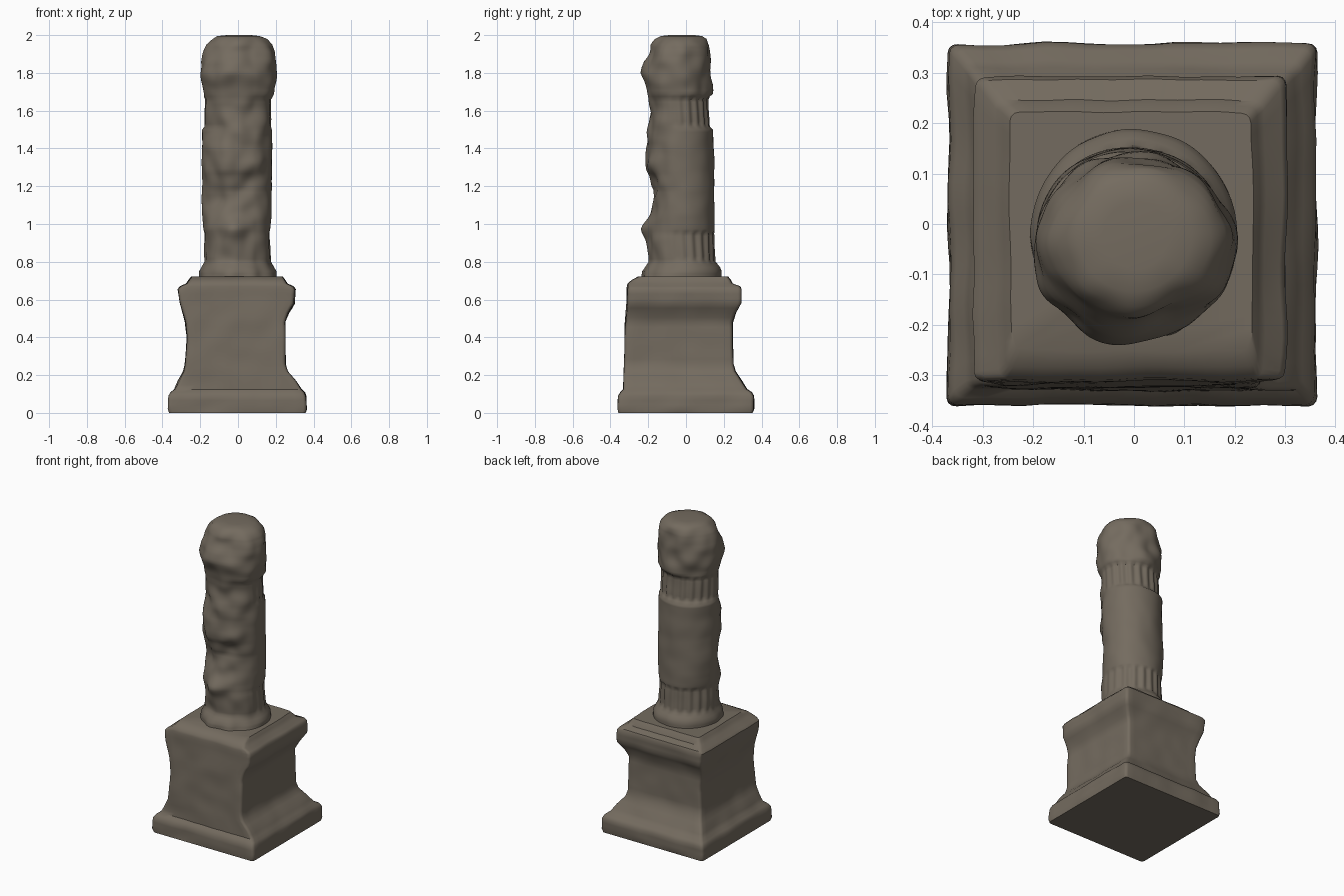
import bpy, math
from mathutils import noise, Vector

if "Cube" in bpy.data.objects:
    bpy.data.objects.remove(bpy.data.objects["Cube"])

stone = bpy.data.materials.new("weathered brown stone")
stone.diffuse_color = (0.175, 0.148, 0.115, 1)
stone.use_nodes = True
stone.node_tree.nodes["Principled BSDF"].inputs["Base Color"].default_value = stone.diffuse_color


def lerp_levels(levels, z):
    """Interpolated (x0, x1, y0, y1) at height z."""
    for a, b in zip(levels, levels[1:]):
        if z <= b[0]:
            t = (z - a[0]) / max(b[0] - a[0], 1e-6)
            return [p + (q - p) * t for p, q in zip(a[1:], b[1:])]
    return list(levels[-1][1:])


def heights(levels, step):
    """Level heights plus extra ones in between."""
    zs = [levels[0][0]]
    for a, b in zip(levels, levels[1:]):
        n = max(1, round((b[0] - a[0]) / step))
        zs += [a[0] + (b[0] - a[0]) * i / n for i in range(1, n + 1)]
    return zs


def loft(name, rings, angle):
    n = len(rings[0])
    verts = [p for r in rings for p in r]
    faces = [(k * n + i, k * n + (i + 1) % n, (k + 1) * n + (i + 1) % n, (k + 1) * n + i)
             for k in range(len(rings) - 1) for i in range(n)]
    faces.append(tuple(reversed(range(n))))
    faces.append(tuple(range(len(verts) - n, len(verts))))
    me = bpy.data.meshes.new(name)
    me.from_pydata(verts, [], faces)
    me.materials.append(stone)
    ob = bpy.data.objects.new(name, me)
    bpy.context.collection.objects.link(ob)
    bpy.ops.object.select_all(action='DESELECT')
    ob.select_set(True)
    bpy.context.view_layer.objects.active = ob
    bpy.ops.object.shade_smooth_by_angle(angle=math.radians(angle))
    return ob


def rough(x, y, z, freq, amp):
    return amp * noise.noise(Vector((x, y, z)) * freq)


# pedestal: moulded square block, front face worn flat (z, x0, x1, y0, y1)
block = [
    (0.00, -.365, .358, -.358, .353), (0.02, -.368, .362, -.360, .357),
    (0.09, -.366, .360, -.358, .357), (0.11, -.355, .352, -.345, .345),
    (0.125, -.335, .335, -.330, .322), (0.17, -.315, .305, -.328, .295),
    (0.22, -.288, .262, -.328, .262), (0.26, -.280, .249, -.327, .249),
    (0.40, -.270, .249, -.322, .247), (0.48, -.278, .250, -.320, .247),
    (0.53, -.292, .270, -.317, .262), (0.58, -.305, .298, -.315, .289),
    (0.655, -.318, .301, -.313, .292), (0.67, -.305, .290, -.311, .285),
    (0.685, -.272, .258, -.308, .245), (0.705, -.258, .247, -.285, .235),
    (0.722, -.245, .235, -.252, .222)]


def square_ring(z):
    x0, x1, y0, y1 = lerp_levels(block, z)
    r, ring = 0.018, []
    corners = [(x1, y0, -90), (x1, y1, 0), (x0, y1, 90), (x0, y0, 180)]
    for k, (cx, cy, a0) in enumerate(corners):
        mx = cx - math.copysign(r, cx)
        my = cy - math.copysign(r, cy)
        for i in range(4):                      # rounded corner
            a = math.radians(a0 + 30 * i)
            ring.append((mx + r * math.cos(a), my + r * math.sin(a)))
        nx, ny, na = corners[(k + 1) % 4]
        qx = nx - math.copysign(r, nx) + r * math.cos(math.radians(na))
        qy = ny - math.copysign(r, ny) + r * math.sin(math.radians(na))
        px, py = ring[-1]
        ring += [(px + (qx - px) * i / 16, py + (qy - py) * i / 16) for i in range(1, 16)]
    out = []
    for x, y in ring:
        s = 1 + (rough(x, y, z, 9, .022) if z > 0 else 0)
        out.append((x * s, y * s, z))
    return out


loft("pedestal", [square_ring(z) for z in heights(block, 0.025)], 40)

# shaft and worn capital (z, x0, x1, y0, y1)
column = [
    (0.71, -.205, .205, -.235, .188), (0.75, -.205, .203, -.225, .188),
    (0.77, -.195, .190, -.210, .180), (0.80, -.180, .175, -.193, .155),
    (0.95, -.178, .168, -.205, .150), (0.975, -.183, .172, -.205, .153),
    (1.05, -.190, .178, -.188, .152), (1.18, -.190, .179, -.172, .150),
    (1.28, -.190, .179, -.205, .149), (1.40, -.190, .180, -.208, .147),
    (1.50, -.188, .180, -.192, .145), (1.515, -.176, .176, -.192, .128),
    (1.66, -.176, .176, -.200, .118), (1.69, -.188, .195, -.208, .130),
    (1.80, -.198, .200, -.228, .135), (1.86, -.195, .200, -.220, .132),
    (1.91, -.180, .194, -.197, .126), (1.95, -.163, .178, -.182, .119),
    (1.98, -.138, .148, -.158, .106), (1.995, -.110, .115, -.135, .085),
    (2.00, -.060, .070, -.090, .045)]

# chips and lumps on the broken front: x, z, depth, size
lumps = [(-.03, .97, .030, .055), (.05, 1.22, -.022, .06), (-.08, 1.33, .016, .06),
         (.08, 1.08, -.012, .06), (-.05, 1.80, .010, .06), (.10, 1.62, -.012, .07),
         (.08, 1.90, -.018, .07), (-.10, 1.12, -.012, .06), (.04, 1.45, .008, .05)]


def round_ring(z, n=120):
    x0, x1, y0, y1 = lerp_levels(column, z)
    cx, cy, rx, ry = (x0 + x1) / 2, (y0 + y1) / 2, (x1 - x0) / 2, (y1 - y0) / 2
    ring = []
    for i in range(n):
        a = 2 * math.pi * i / n
        ca, sa = math.cos(a), math.sin(a)
        x, y = cx + rx * ca, cy + ry * sa
        d = 0
        # flutes remain on the back and sides
        if 0.81 < z < 0.96 or 1.52 < z < 1.67:
            d -= 0.010 * abs(math.sin(a * 10)) ** 2 * min(1, max(0, sa + 0.5))
        # rough stone, stronger on the front and the head
        worn = max(0, -sa) if z < 1.68 else 0.8
        if z < 1.99:
            d += rough(x, y, z, 11, .004 + .016 * worn)
        if sa < 0:
            for lx, lz, depth, size in lumps:
                q = ((x - lx) ** 2 + (z - lz) ** 2) / size ** 2
                d += depth * math.exp(-q) * min(1, -2 * sa)
        ring.append((x + d * ca, y + d * sa, z))
    return ring


loft("column", [round_ring(z) for z in heights(column, 0.015)], 50)
